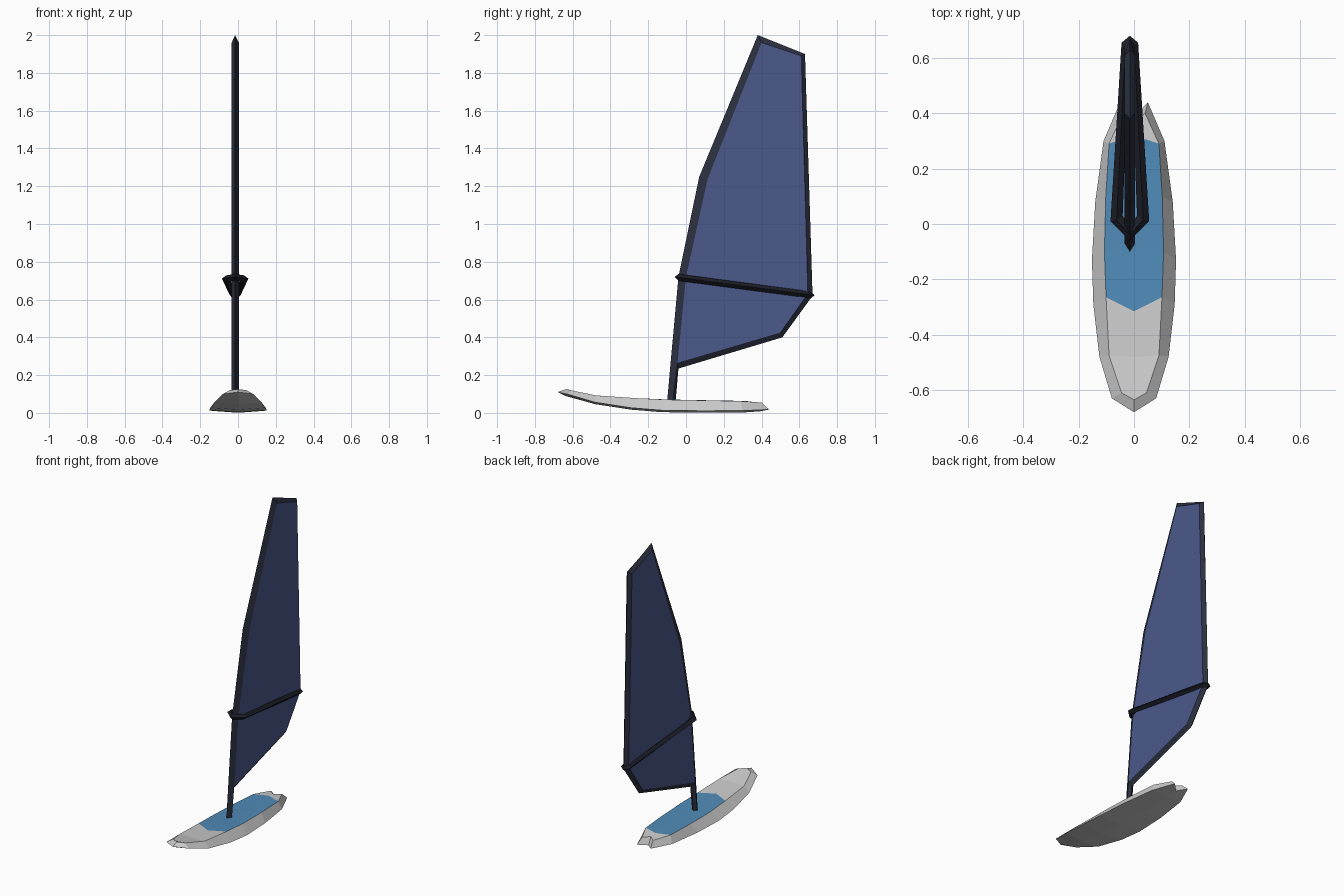
import bpy, bmesh

if "Cube" in bpy.data.objects:
    bpy.data.objects.remove(bpy.data.objects["Cube"])


def material(name, rgb):
    m = bpy.data.materials.new(name)
    m.diffuse_color = (*rgb, 1)
    m.use_nodes = True
    m.node_tree.nodes["Principled BSDF"].inputs["Base Color"].default_value = m.diffuse_color
    return m


GREY = material("hull_grey", (0.8, 0.8, 0.8))
BLUE = material("deck_blue", (0.08, 0.26, 0.48))
CLOTH = material("sail_cloth", (0.07, 0.10, 0.26))
DARK = material("frame_dark", (0.025, 0.03, 0.05))
BLACK = material("boom_black", (0.012, 0.013, 0.02))


def mirrored(name, faces, mats, x=0.0):
    """Half-model faces [(points, material index)] mirrored across x and welded."""
    bm = bmesh.new()
    for pts, mi in faces:
        for s in (1, -1):
            ring = []
            for px, py, pz in pts:
                p = (round(s * px, 5), py, pz)
                if p not in ring:
                    ring.append(p)
            if len(ring) > 2:
                f = bm.faces.new([bm.verts.new(p) for p in ring])
                f.material_index = mi
    bmesh.ops.remove_doubles(bm, verts=bm.verts[:], dist=0.0005)
    bmesh.ops.recalc_face_normals(bm, faces=bm.faces[:])
    me = bpy.data.meshes.new(name)
    bm.to_mesh(me)
    bm.free()
    for m in mats:
        me.materials.append(m)
    ob = bpy.data.objects.new(name, me)
    ob.location.x = x
    bpy.context.collection.objects.link(ob)
    return ob


# Board: rail (x, y, z), deck edge (x, y, z), deck centre y, bottom centre y
rows = [
    (0.000, -0.68, 0.110, 0.000, -0.635, 0.125, -0.635, -0.68),
    (0.080, -0.63, 0.100, 0.045, -0.61, 0.120, -0.63, -0.64),
    (0.125, -0.48, 0.056, 0.090, -0.475, 0.092, -0.48, -0.48),
    (0.147, -0.29, 0.027, 0.101, -0.265, 0.078, -0.315, -0.29),
    (0.152, -0.13, 0.014, 0.107, -0.10, 0.070, -0.10, -0.13),
    (0.140, 0.08, 0.011, 0.102, 0.10, 0.066, 0.10, 0.08),
    (0.110, 0.30, 0.012, 0.090, 0.29, 0.062, 0.32, 0.30),
    (0.050, 0.44, 0.018, 0.040, 0.40, 0.055, 0.365, 0.39),
]
sections = []
for i, (rx, ry, rz, dx, dy, dz, cy, by) in enumerate(rows):
    drop = 0.010 if i else 0
    sections.append([(0, by, rz - drop), (rx, ry, rz), (dx, dy, dz), (0, cy, dz + 0.001)])
faces = []
for i, (a, b) in enumerate(zip(sections, sections[1:])):
    for k in range(3):
        blue = k == 2 and 3 <= i < 6
        faces.append(([a[k], a[k + 1], b[k + 1], b[k]], int(blue)))
faces.append((sections[-1], 0))  # notched tail
mirrored("board", faces, [GREY, BLUE])

# Sail and mast: ridge outline on the centre plane, and its inset line on each side
outer = [(-0.055, 0.06), (-0.04, 0.235), (0.51, 0.40), (0.67, 0.62), (0.63, 1.90),
         (0.38, 2.0), (0.07, 1.25), (-0.04, 0.72), (-0.082, 0.26), (-0.10, 0.06)]
inner = [(-0.07, 0.06), (-0.045, 0.265), (0.50, 0.425), (0.645, 0.63), (0.61, 1.89),
         (0.40, 1.96), (0.115, 1.24), (0.0, 0.72), (-0.045, 0.265), (-0.07, 0.06)]
O = [(0, y, z) for y, z in outer]
I = [(0.019, y, z) for y, z in inner]
faces = [([O[i], O[i + 1], I[i + 1], I[i]], 0) for i in range(9)]
faces.append(([O[9], O[0], I[0]], 0))  # mast foot
faces.append((I[1:8], 1))
mirrored("sail_and_mast", faces, [DARK, CLOTH], -0.015)

# Boom: wishbone loop with a diamond section, sloping down to the rear
loops = [
    [(0, -0.06), (0.07, 0.01), (0.03, 0.655), (0, 0.68)],
    [(0, -0.04), (0.048, 0.015), (0.016, 0.645), (0, 0.66)],
    [(0, -0.01), (0.026, 0.03), (0.004, 0.62), (0, 0.63)],
]


def boom_line(pts, dz):
    return [(x, y, 0.712 - 0.132 * y + dz) for x, y in pts]


tube = [boom_line(loops[0], 0), boom_line(loops[1], 0.018),
        boom_line(loops[2], 0), boom_line(loops[1], -0.018)]
faces = []
for k in range(4):
    a, b = tube[k], tube[(k + 1) % 4]
    faces += [([a[i], a[i + 1], b[i + 1], b[i]], 0) for i in range(3)]
mirrored("boom", faces, [BLACK], -0.015)
